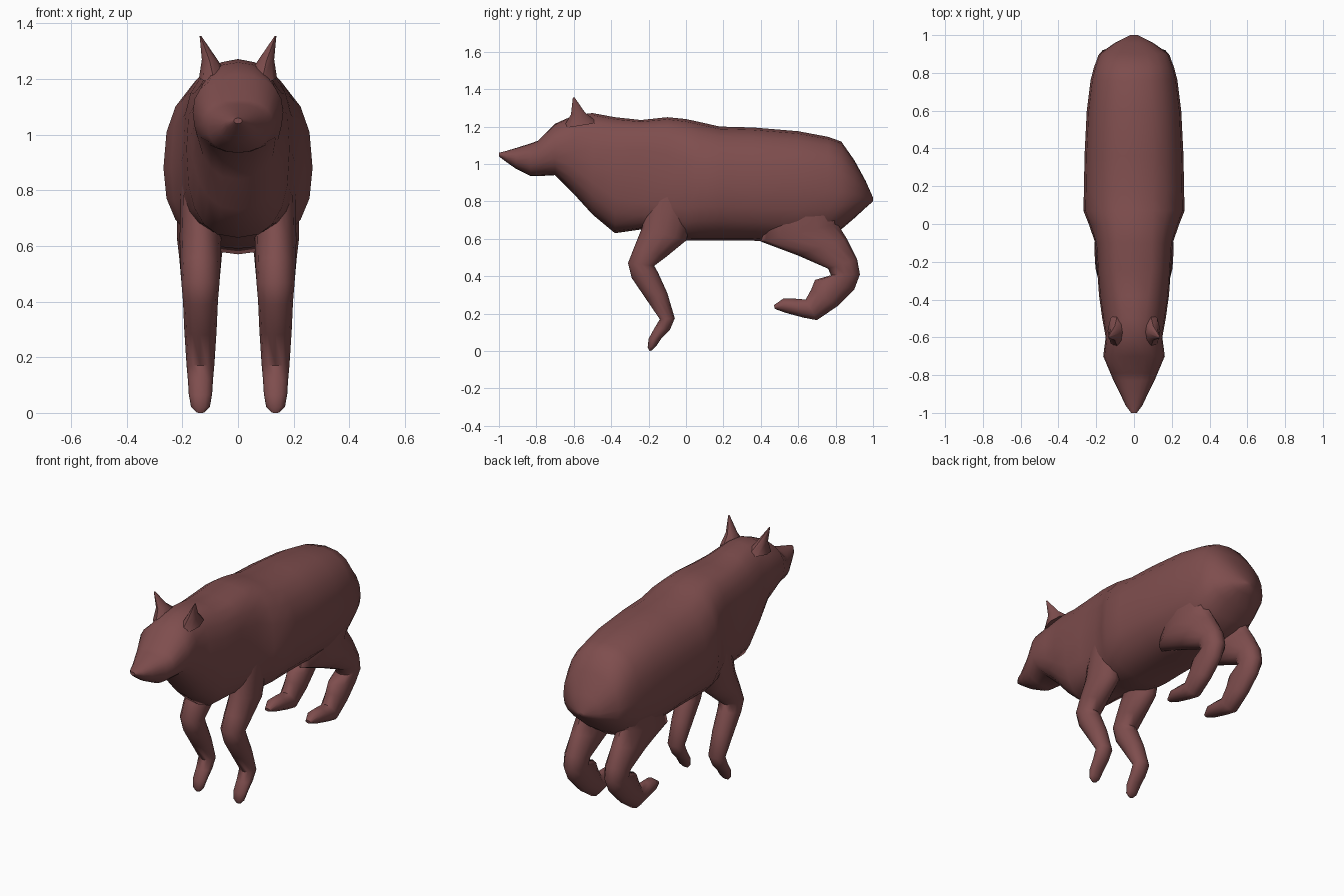
import bpy, bmesh, math

hide = bpy.data.materials.new("reddish brown hide")
hide.diffuse_color = (0.21, 0.075, 0.075, 1)


def loft(name, rings):
    """Skin a list of vertex rings and cap both ends."""
    bm = bmesh.new()
    loops = [[bm.verts.new(p) for p in ring] for ring in rings]
    n = len(loops[0])
    for a, b in zip(loops, loops[1:]):
        for i in range(n):
            j = (i + 1) % n
            bm.faces.new((a[i], a[j], b[j], b[i]))
    bm.faces.new(loops[0])
    bm.faces.new(loops[-1])
    bmesh.ops.recalc_face_normals(bm, faces=bm.faces)
    me = bpy.data.meshes.new(name)
    bm.to_mesh(me)
    bm.free()
    me.materials.append(hide)
    ob = bpy.data.objects.new(name, me)
    bpy.context.collection.objects.link(ob)
    bpy.context.view_layer.objects.active = ob
    ob.select_set(True)
    bpy.ops.object.shade_smooth_by_angle(angle=math.radians(50))
    ob.select_set(False)
    return ob


def body_ring(y, top, bottom, mid, half, power, n=20):
    """Squared-off oval cross-section with its widest point at mid."""
    ring = []
    for i in range(n):
        a = 2 * math.pi * i / n
        c, s = math.cos(a), math.sin(a)
        x = half * math.copysign(abs(c) ** (2 / power), c)
        h = (top - mid) if s > 0 else (mid - bottom)
        ring.append((x, y, mid + h * math.copysign(abs(s) ** (2 / power), s)))
    return ring


def limb_ring(ya, za, yb, zb, x, half, n=12):
    """Oval ring between a front and a back outline point."""
    ring = []
    for i in range(n):
        a = 2 * math.pi * i / n
        t = 0.5 - 0.5 * math.cos(a)
        ring.append((x + half * math.sin(a), ya + (yb - ya) * t, za + (zb - za) * t))
    return ring


# Head, neck and trunk: y, top, bottom, widest height, half width, squareness
trunk = [
    (-1.00, 1.06, 1.04, 1.05, 0.015, 2),
    (-0.96, 1.07, 1.01, 1.04, 0.045, 2),
    (-0.91, 1.085, 0.975, 1.03, 0.068, 2.2),
    (-0.83, 1.11, 0.935, 1.03, 0.108, 2.3),
    (-0.79, 1.125, 0.935, 1.04, 0.125, 2.3),
    (-0.70, 1.215, 0.94, 1.08, 0.163, 2.3),
    (-0.60, 1.26, 0.84, 1.06, 0.15, 2.3),
    (-0.50, 1.272, 0.73, 1.00, 0.168, 2.3),
    (-0.38, 1.25, 0.63, 0.95, 0.185, 2.6),
    (-0.24, 1.235, 0.65, 0.93, 0.195, 3.2),
    (-0.10, 1.25, 0.62, 0.90, 0.205, 3),
    (0.00, 1.24, 0.59, 0.88, 0.24, 2.6),
    (0.07, 1.225, 0.59, 0.88, 0.268, 2.4),
    (0.18, 1.20, 0.59, 0.88, 0.265, 2.4),
    (0.36, 1.195, 0.59, 0.87, 0.262, 2.4),
    (0.60, 1.175, 0.57, 0.87, 0.25, 2.4),
    (0.76, 1.145, 0.60, 0.86, 0.23, 2.4),
    (0.83, 1.12, 0.65, 0.85, 0.212, 2.4),
    (0.90, 1.02, 0.71, 0.84, 0.185, 2.4),
    (0.96, 0.91, 0.765, 0.82, 0.10, 2.2),
    (1.00, 0.82, 0.80, 0.81, 0.02, 2),
]
loft("body", [body_ring(*s) for s in trunk])

# Legs: front outline point, back outline point, half width
front = [
    (-0.20, 0.85, 0.06, 0.80, 0.070),
    (-0.235, 0.66, 0.00, 0.59, 0.075),
    (-0.275, 0.56, -0.11, 0.50, 0.072),
    (-0.31, 0.47, -0.17, 0.455, 0.068),
    (-0.29, 0.39, -0.15, 0.42, 0.063),
    (-0.215, 0.28, -0.10, 0.31, 0.058),
    (-0.14, 0.17, -0.06, 0.175, 0.050),
    (-0.17, 0.12, -0.085, 0.115, 0.045),
    (-0.20, 0.065, -0.13, 0.07, 0.042),
    (-0.205, 0.02, -0.16, 0.025, 0.034),
    (-0.195, 0.00, -0.18, 0.005, 0.015),
]
hind = [
    (0.45, 0.75, 0.88, 0.82, 0.085),
    (0.40, 0.585, 0.81, 0.68, 0.085),
    (0.60, 0.51, 0.86, 0.60, 0.076),
    (0.76, 0.44, 0.915, 0.49, 0.068),
    (0.775, 0.405, 0.93, 0.41, 0.063),
    (0.69, 0.38, 0.90, 0.33, 0.060),
    (0.67, 0.33, 0.81, 0.24, 0.056),
    (0.64, 0.275, 0.70, 0.165, 0.052),
    (0.58, 0.28, 0.63, 0.178, 0.046),
    (0.52, 0.28, 0.53, 0.205, 0.042),
    (0.47, 0.245, 0.475, 0.225, 0.018),
]
for side, tag in ((-1, "right"), (1, "left")):
    for name, rows in (("front_leg", front), ("hind_leg", hind)):
        loft(f"{name}_{tag}",
             [limb_ring(*r[:4], side * 0.135, r[4]) for r in rows])
    # Pointed ears leaning outward
    ear = [(-0.66, 1.19, -0.47, 1.22, 0.085, 0.055),
           (-0.615, 1.265, -0.54, 1.275, 0.102, 0.028),
           (-0.605, 1.355, -0.595, 1.355, 0.135, 0.003)]
    loft(f"ear_{tag}",
         [limb_ring(*r[:4], side * r[4], r[5], 8) for r in ear])
